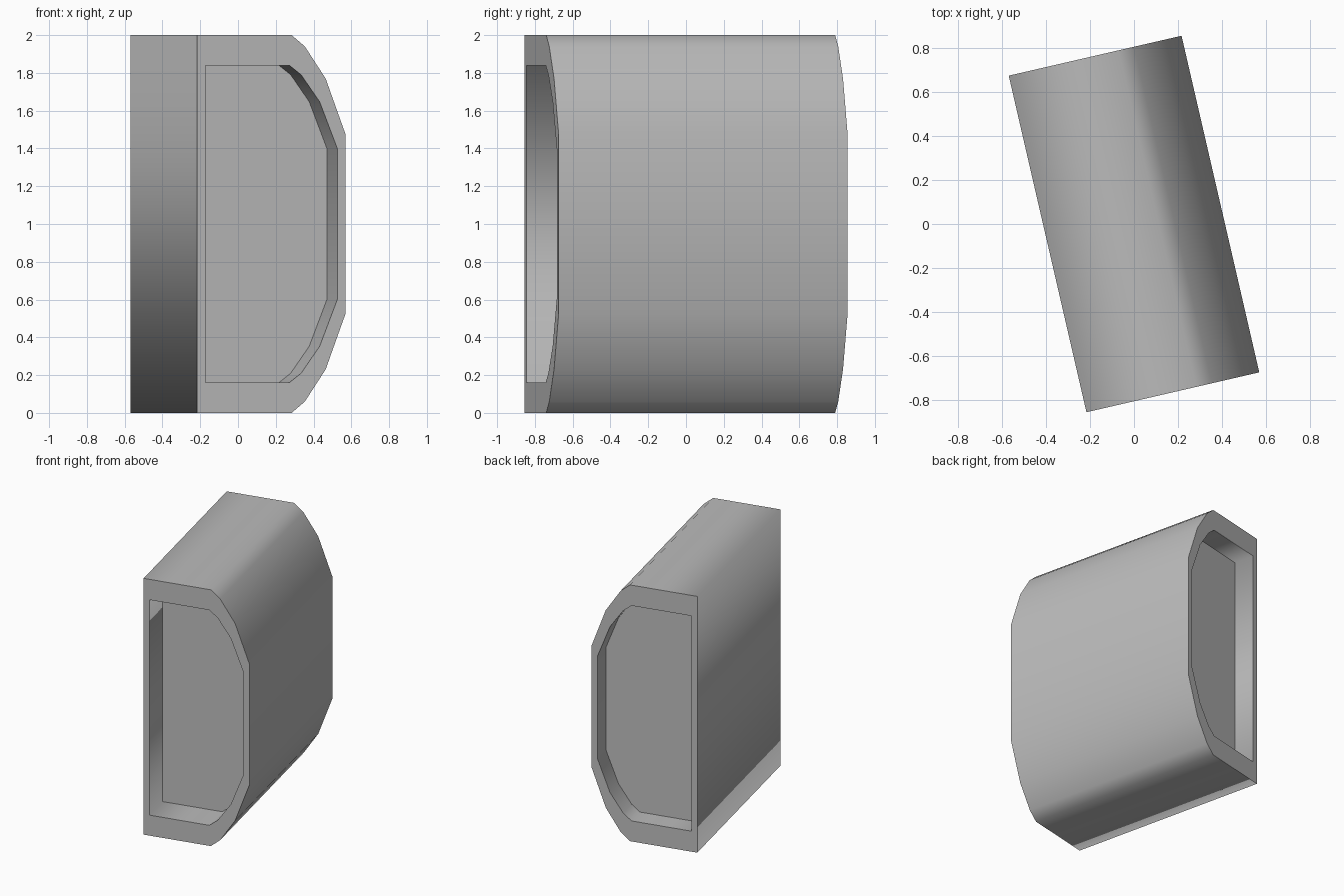
import bpy, bmesh, math
from mathutils import Matrix

cube = bpy.data.objects.get("Cube")
if cube:
    bpy.data.objects.remove(cube, do_unlink=True)

# Material
grey = bpy.data.materials.new("plain grey")
grey.use_nodes = True
colour = (0.5, 0.5, 0.5, 1)
grey.diffuse_color = colour
grey.node_tree.nodes["Principled BSDF"].inputs["Base Color"].default_value = colour

# Cross-section: flat on one side, rounded by facets on the other
HALF_LENGTH = 0.785
FRONT_DEPTH, BACK_DEPTH = 0.245, 0.16
upper = [(-0.403, 1.0), (0.11, 1.0), (0.182, 0.94), (0.295, 0.77), (0.403, 0.475)]
profile = upper + [(x, -z) for x, z in reversed(upper)]

bm = bmesh.new()


def ring(y, sx=1.0, sz=1.0):
    return [bm.verts.new((x * sx, y, 1 + z * sz)) for x, z in profile]


def bridge(a, b, smooth):
    n = len(a)
    for i in range(n):
        j = (i + 1) % n
        bm.faces.new((a[i], a[j], b[j], b[i])).smooth = smooth


def recess(outer, y, floor_y):
    """Flat rim, smooth recess wall and flat floor."""
    inner = ring(y, 0.89, 0.84)
    floor = ring(floor_y, 0.89, 0.84)
    bridge(outer, inner, False)
    bridge(inner, floor, True)
    bm.faces.new(floor).smooth = False


# Outer shell with a recess at each end
front, back = ring(-HALF_LENGTH), ring(HALF_LENGTH)
bridge(front, back, True)
recess(front, -HALF_LENGTH, -HALF_LENGTH + FRONT_DEPTH)
recess(back, HALF_LENGTH, HALF_LENGTH - BACK_DEPTH)
bmesh.ops.recalc_face_normals(bm, faces=bm.faces)

# Crisp edges only where flat faces meet smooth walls
for e in bm.edges:
    e.smooth = all(f.smooth for f in e.link_faces)

# The block stands turned about the vertical
bm.transform(Matrix.Rotation(math.radians(13), 4, 'Z'))

mesh = bpy.data.meshes.new("recessed_housing")
bm.to_mesh(mesh)
bm.free()
mesh.materials.append(grey)
housing = bpy.data.objects.new("recessed_housing", mesh)
bpy.context.collection.objects.link(housing)
